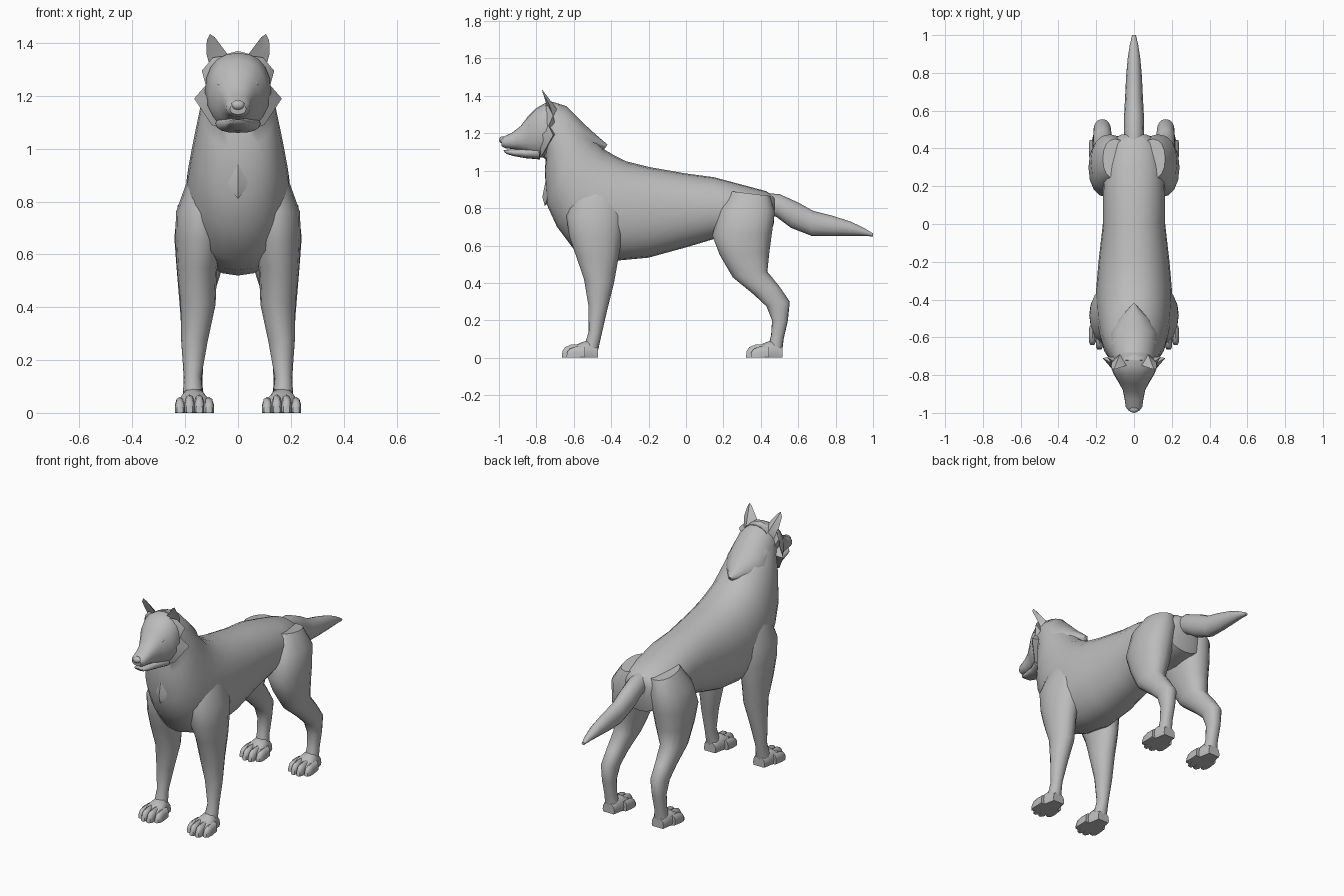
import bpy, bmesh, math
from mathutils import Vector

fur = bpy.data.materials.new("grey fur")
fur.diffuse_color = (0.5, 0.5, 0.5, 1)


def finish(name, bm, angle=50):
    bmesh.ops.recalc_face_normals(bm, faces=bm.faces)
    mesh = bpy.data.meshes.new(name)
    bm.to_mesh(mesh)
    bm.free()
    mesh.materials.append(fur)
    ob = bpy.data.objects.new(name, mesh)
    bpy.context.collection.objects.link(ob)
    bpy.ops.object.select_all(action='DESELECT')
    ob.select_set(True)
    bpy.context.view_layer.objects.active = ob
    bpy.ops.object.shade_smooth_by_angle(angle=math.radians(angle))
    return ob


def loft(name, rings, side=1, n=16, power=1.0):
    """Each ring: (y, z) and (y, z) of its two opposite edges, centre x, half width."""
    bm = bmesh.new()
    loops = []
    for y1, z1, y2, z2, xc, w in rings:
        loop = []
        for i in range(n):
            a = 2 * math.pi * i / n
            c, s = math.cos(a), math.sin(a)
            c = math.copysign(abs(c) ** power, c)
            s = math.copysign(abs(s) ** power, s)
            y = (y1 + y2) / 2 + c * (y1 - y2) / 2
            z = (z1 + z2) / 2 + c * (z1 - z2) / 2
            loop.append(bm.verts.new((side * (xc + s * w), y, max(z, 0))))
        loops.append(loop)
    for a, b in zip(loops, loops[1:]):
        for i in range(n):
            j = (i + 1) % n
            bm.faces.new((a[i], a[j], b[j], b[i]))
    bm.faces.new(loops[0])
    bm.faces.new(loops[-1])
    return finish(name, bm)


def fan(name, outline, front, back, side=1):
    """Thin tuft: an outline closed to a front peak and a back peak."""
    bm = bmesh.new()
    rim = [bm.verts.new((side * x, y, z)) for x, y, z in outline]
    for peak in (front, back):
        p = bm.verts.new((side * peak[0], peak[1], peak[2]))
        for i in range(len(rim)):
            bm.faces.new((rim[i], rim[(i + 1) % len(rim)], p))
    return finish(name, bm, 35)


def ball(name, centre, size):
    bm = bmesh.new()
    bmesh.ops.create_uvsphere(bm, u_segments=12, v_segments=8, radius=1)
    for v in bm.verts:
        v.co = Vector(centre) + v.co * Vector(size)
    return finish(name, bm)


# Torso running from rump through chest into neck
loft("torso", [
    (0.475, 0.86, 0.47, 0.72, 0, 0.07),
    (0.43, 0.89, 0.45, 0.65, 0, 0.135),
    (0.30, 0.925, 0.32, 0.62, 0, 0.16),
    (0.15, 0.965, 0.15, 0.635, 0, 0.165),
    (0.0, 0.985, 0.0, 0.59, 0, 0.165),
    (-0.20, 1.02, -0.20, 0.535, 0, 0.188),
    (-0.32, 1.05, -0.36, 0.52, 0, 0.20),
    (-0.38, 1.08, -0.50, 0.54, 0, 0.20),
    (-0.44, 1.115, -0.60, 0.58, 0, 0.195),
    (-0.49, 1.17, -0.69, 0.70, 0, 0.18),
    (-0.54, 1.23, -0.745, 0.82, 0, 0.163),
    (-0.60, 1.295, -0.755, 1.0, 0, 0.14),
    (-0.66, 1.345, -0.75, 1.06, 0, 0.12),
    (-0.72, 1.36, -0.77, 1.075, 0, 0.105)], n=24, power=0.92)

# Pointed mane overlapping the back of the neck
loft("mane", [
    (-0.72, 1.37, -0.75, 1.08, 0, 0.11),
    (-0.64, 1.345, -0.71, 1.07, 0, 0.123),
    (-0.55, 1.255, -0.64, 1.03, 0, 0.13),
    (-0.49, 1.20, -0.55, 1.06, 0, 0.09),
    (-0.42, 1.14, -0.44, 1.11, 0, 0.01)])

# Diamond tuft on the chest
fan("chest_tuft", [(0, -0.75, 0.95), (0.055, -0.735, 0.88),
                   (0, -0.755, 0.81), (-0.055, -0.735, 0.88)],
    (0, -0.768, 0.86), (0, -0.70, 0.88))

# Head with muzzle, and the lower jaw
loft("head", [
    (-0.68, 1.36, -0.70, 1.10, 0, 0.10),
    (-0.75, 1.363, -0.75, 1.07, 0, 0.125),
    (-0.80, 1.335, -0.79, 1.07, 0, 0.108),
    (-0.845, 1.29, -0.83, 1.085, 0, 0.082),
    (-0.885, 1.238, -0.87, 1.105, 0, 0.06),
    (-0.93, 1.203, -0.92, 1.115, 0, 0.05),
    (-0.97, 1.185, -0.965, 1.12, 0, 0.044),
    (-0.99, 1.17, -0.985, 1.13, 0, 0.03)], n=20, power=0.88)
loft("lower_jaw", [
    (-0.79, 1.13, -0.78, 1.06, 0, 0.085),
    (-0.86, 1.12, -0.86, 1.067, 0, 0.052),
    (-0.92, 1.113, -0.92, 1.078, 0, 0.042),
    (-0.96, 1.112, -0.955, 1.088, 0, 0.034),
    (-0.975, 1.11, -0.97, 1.098, 0, 0.02)], power=0.85)
ball("nose", (0, -0.98, 1.165), (0.026, 0.02, 0.019))

# Tail
loft("tail", [
    (0.42, 0.88, 0.42, 0.75, 0, 0.05),
    (0.50, 0.875, 0.48, 0.755, 0, 0.054),
    (0.60, 0.83, 0.56, 0.695, 0, 0.052),
    (0.68, 0.785, 0.67, 0.652, 0, 0.047),
    (0.78, 0.76, 0.78, 0.65, 0, 0.042),
    (0.88, 0.728, 0.88, 0.652, 0, 0.033),
    (0.95, 0.695, 0.95, 0.652, 0, 0.022),
    (1.0, 0.665, 1.0, 0.648, 0, 0.01)], n=12)

for side, tag in ((1, "left"), (-1, "right")):
    # Ear, cheek ruff and eye
    fan(tag + "_ear", [
        (0.03, -0.745, 1.345), (0.088, -0.765, 1.422), (0.106, -0.77, 1.434),
        (0.118, -0.765, 1.41), (0.12, -0.735, 1.36), (0.10, -0.71, 1.29)],
        (0.085, -0.735, 1.36), (0.075, -0.69, 1.33), side)
    fan(tag + "_cheek_ruff", [
        (0.06, -0.75, 1.35), (0.095, -0.735, 1.345), (0.137, -0.71, 1.295),
        (0.122, -0.735, 1.24), (0.166, -0.71, 1.19), (0.10, -0.765, 1.09),
        (0.04, -0.78, 1.07)],
        (0.08, -0.81, 1.20), (0.07, -0.69, 1.20), side)
    ball(tag + "_eye", (side * 0.065, -0.832, 1.245), (0.013, 0.012, 0.01))

    # Front leg from shoulder to ankle
    loft(tag + "_front_leg", [
        (-0.54, 1.0, -0.40, 0.98, 0.10, 0.045),
        (-0.61, 0.88, -0.35, 0.88, 0.11, 0.082),
        (-0.64, 0.76, -0.33, 0.76, 0.14, 0.095),
        (-0.625, 0.65, -0.34, 0.65, 0.145, 0.092),
        (-0.59, 0.55, -0.36, 0.54, 0.155, 0.076),
        (-0.545, 0.42, -0.385, 0.40, 0.151, 0.066),
        (-0.522, 0.28, -0.42, 0.26, 0.165, 0.05),
        (-0.52, 0.14, -0.45, 0.13, 0.172, 0.033),
        (-0.545, 0.06, -0.47, 0.04, 0.17, 0.04)], side)

    # Hind leg from haunch through hock to ankle
    loft(tag + "_hind_leg", [
        (0.24, 0.89, 0.45, 0.865, 0.10, 0.065),
        (0.18, 0.79, 0.475, 0.78, 0.128, 0.1),
        (0.14, 0.655, 0.46, 0.67, 0.137, 0.104),
        (0.18, 0.55, 0.445, 0.56, 0.145, 0.088),
        (0.25, 0.43, 0.435, 0.46, 0.158, 0.066),
        (0.36, 0.34, 0.50, 0.38, 0.165, 0.052),
        (0.43, 0.275, 0.555, 0.30, 0.168, 0.047),
        (0.46, 0.20, 0.545, 0.20, 0.17, 0.039),
        (0.455, 0.12, 0.522, 0.10, 0.17, 0.035),
        (0.44, 0.06, 0.515, 0.04, 0.168, 0.04)], side, power=0.9)

    # Paws: flat-soled pad with four toes
    for leg, y in (("front", -0.47), ("hind", 0.515)):
        loft(f"{tag}_{leg}_paw", [
            (y, 0.06, y, -0.03, 0.167, 0.04),
            (y - 0.05, 0.095, y - 0.05, -0.04, 0.167, 0.05),
            (y - 0.10, 0.078, y - 0.10, -0.04, 0.166, 0.064),
            (y - 0.15, 0.045, y - 0.15, -0.03, 0.165, 0.06)], side, 12, 0.8)
        for k in range(4):
            middle = k in (1, 2)
            x = 0.110 + 0.0367 * k
            tip = y - (0.195 if middle else 0.17)
            h = 0.07 if middle else 0.06
            loft(f"{tag}_{leg}_toe_{k + 1}", [
                (tip + 0.10, h, tip + 0.10, -0.02, x, 0.017),
                (tip + 0.05, h, tip + 0.05, -0.03, x, 0.0195),
                (tip + 0.018, h * 0.8, tip + 0.015, -0.03, x, 0.019),
                (tip + 0.004, h * 0.5, tip, -0.01, x, 0.012)], side, 10, 0.85)
